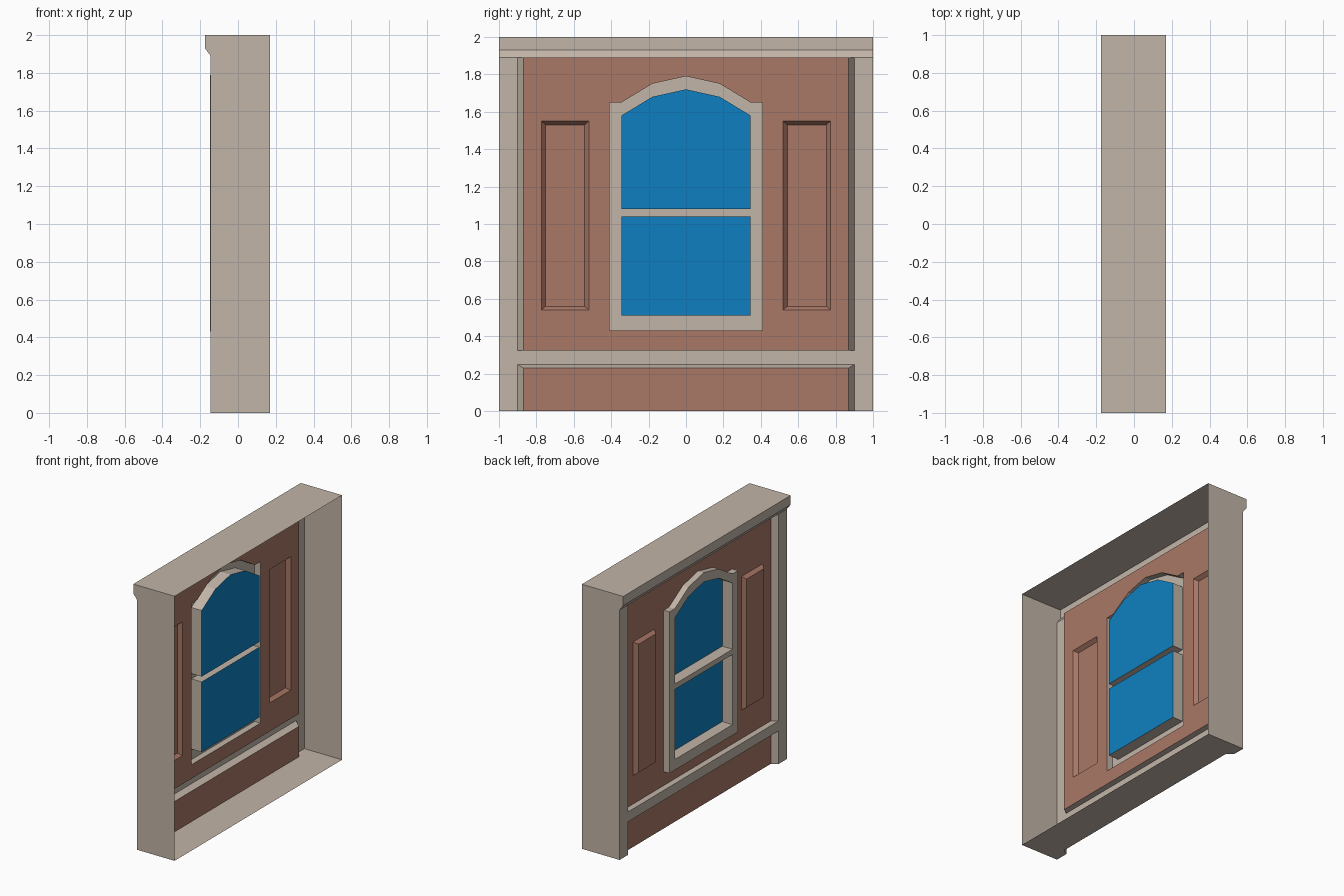
import bpy, bmesh
from mathutils import Vector

cube = bpy.data.objects.get("Cube")
if cube:
    bpy.data.objects.remove(cube)


def material(name, rgb):
    mat = bpy.data.materials.new(name)
    mat.use_nodes = True
    mat.diffuse_color = (*rgb, 1)
    mat.node_tree.nodes["Principled BSDF"].inputs["Base Color"].default_value = (*rgb, 1)
    return mat


STONE = material("beige stone", (0.54, 0.46, 0.39))
CLAY = material("red brown wall", (0.40, 0.19, 0.135))
GLASS = material("blue glass", (0.0045, 0.215, 0.53))

# Depths along x, street side is -x
BACK, WALL, FACE, CORNICE = 0.17, -0.1, -0.145, -0.175
RAISED, FRAME, PANE = -0.128, -0.148, -0.062
TOP, LEDGE = 2.0, 1.89


def rect(y0, y1, z0, z1):
    return [(y0, z0), (y1, z0), (y1, z1), (y0, z1)]


def at(loop, x):
    return [Vector((x, y, z)) for y, z in loop]


def face(bm, points):
    return bm.faces.new([bm.verts.new(p) for p in points])


def cap(bm, loop, x):
    """Flat sheet facing the street."""
    face(bm, reversed(at(loop, x)))


def band(bm, loop_a, xa, loop_b, xb, skip=()):
    """Side faces joining two loops at different depths."""
    a, b = at(loop_a, xa), at(loop_b, xb)
    for i in range(len(a)):
        j = (i + 1) % len(a)
        if i not in skip:
            face(bm, (a[j], a[i], b[i], b[j]))


def holed_sheet(bm, loops, x):
    """Flat sheet: the first loop is the outline, the others are openings."""
    edges = []
    for loop in loops:
        verts = [bm.verts.new(p) for p in at(loop, x)]
        edges += [bm.edges.new((v, verts[i - 1])) for i, v in enumerate(verts)]
    made = bmesh.ops.triangle_fill(bm, edges=edges, use_beauty=True)["geom"]
    for f in made:
        if isinstance(f, bmesh.types.BMFace):
            f.normal_update()
            if f.normal.x > 0:
                f.normal_flip()


def finish(bm, name, mat):
    bmesh.ops.remove_doubles(bm, verts=bm.verts, dist=0.0005)
    mesh = bpy.data.meshes.new(name)
    bm.to_mesh(mesh)
    bm.free()
    mesh.materials.append(mat)
    obj = bpy.data.objects.new(name, mesh)
    bpy.context.collection.objects.link(obj)


# Arched outlines
def arched(half, bottom, steps):
    right = [(half, bottom)] + steps
    left = [(-y, z) for y, z in reversed(right) if y > 0]
    return right + left


arch = [(0.345, 1.58), (0.18, 1.68), (0, 1.72)]
window_outline = arched(0.41, 0.43, [(0.41, 1.65)] + [(y, z + 0.07) for y, z in arch])
upper_pane = arched(0.345, 1.08, arch)
lower_pane = rect(-0.345, 0.345, 0.51, 1.04)
upper_bay = rect(-0.87, 0.87, 0.325, LEDGE)
lower_bay = rect(-0.87, 0.87, 0, 0.23)
upper_mouth = rect(-0.9, 0.9, 0.325, LEDGE)
lower_mouth = rect(-0.9, 0.9, 0, 0.25)
side_panels = [rect(y, y + 0.254, 0.54, 1.55) for y in (-0.773, 0.519)]

# Open-backed shell: end walls, top with cornice, notched floor
bm = bmesh.new()
profile = [(BACK, 0), (FACE, 0), (FACE, LEDGE), (CORNICE, 1.93), (CORNICE, TOP), (BACK, TOP)]
for y in (-1, 1):
    end = [Vector((x, y, z)) for x, z in profile]
    face(bm, end if y > 0 else end[::-1])
for (xa, za), (xb, zb) in zip(profile[2:], profile[3:]):
    face(bm, [(xa, 1, za), (xb, 1, zb), (xb, -1, zb), (xa, -1, za)])
half_floor = [(BACK, 1), (FACE, 1), (FACE, 0.9), (WALL, 0.87)]
floor = half_floor + [(x, -y) for x, y in reversed(half_floor)]
face(bm, [(x, y, 0) for x, y in reversed(floor)])
bm.normal_update()
for f in bm.faces:
    if f.normal.dot(f.calc_center_median() - Vector((0, 0, 1))) < 0:
        f.normal_flip()
finish(bm, "outer_shell", STONE)

# Pillars, rail and their bevelled reveals
bm = bmesh.new()
for y0, y1 in ((-1, -0.9), (0.9, 1)):
    cap(bm, rect(y0, y1, 0, LEDGE), FACE)
cap(bm, rect(-0.9, 0.9, 0.25, 0.325), FACE)
band(bm, upper_mouth, FACE, upper_bay, WALL)
band(bm, lower_mouth, FACE, lower_bay, WALL, skip=(0,))
finish(bm, "pillars_and_rail", STONE)

# Walls
bm = bmesh.new()
cap(bm, lower_bay, WALL)
finish(bm, "lower_wall", CLAY)

bm = bmesh.new()
holed_sheet(bm, [upper_bay, window_outline] + side_panels, WALL)
finish(bm, "upper_wall", CLAY)

# Raised side panels
for name, outer in zip(("right_panel", "left_panel"), side_panels):
    bm = bmesh.new()
    (y0, z0), (y1, z1) = outer[0], outer[2]
    inner = rect(y0 + 0.023, y1 - 0.023, z0 + 0.02, z1 - 0.02)
    band(bm, outer, WALL, inner, RAISED)
    cap(bm, inner, RAISED)
    finish(bm, name, CLAY)

# Window frame with crossbar, and the deep reveals around each pane
bm = bmesh.new()
band(bm, window_outline, WALL, window_outline, FRAME)
holed_sheet(bm, [window_outline, upper_pane, lower_pane], FRAME)
for pane in (upper_pane, lower_pane):
    band(bm, pane, FRAME, pane, PANE)
finish(bm, "window_frame", STONE)

# Glass
for name, pane in (("upper_glass", upper_pane), ("lower_glass", lower_pane)):
    bm = bmesh.new()
    cap(bm, pane, PANE)
    finish(bm, name, GLASS)
